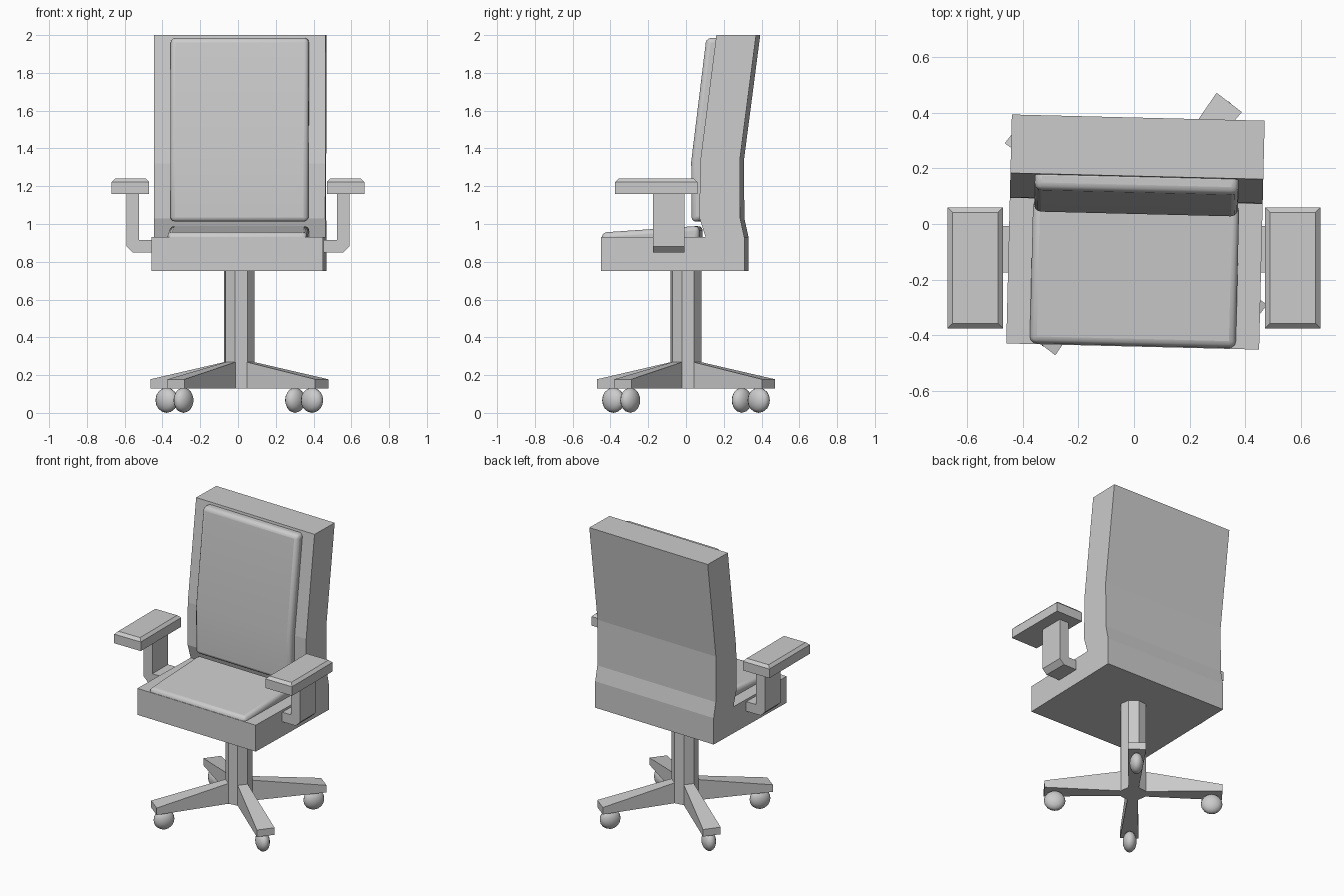
import bpy, bmesh, math
from mathutils import Matrix, Vector

if "Cube" in bpy.data.objects:
    bpy.data.objects.remove(bpy.data.objects["Cube"])


def prism(name, pts, axis, lo, hi, bevel=0.0, segs=1):
    """Extrude a profile: axis 'x' takes (y, z) points, axis 'y' takes (x, z), 'z' takes (x, y)."""
    bm = bmesh.new()
    place = {'x': lambda a, b: (lo, a, b), 'y': lambda a, b: (a, lo, b), 'z': lambda a, b: (a, b, lo)}[axis]
    face = bm.faces.new([bm.verts.new(place(a, b)) for a, b in pts])
    move = Vector([hi - lo if c == axis else 0 for c in 'xyz'])
    ext = bmesh.ops.extrude_face_region(bm, geom=[face])
    bmesh.ops.translate(bm, vec=move, verts=[g for g in ext['geom'] if isinstance(g, bmesh.types.BMVert)])
    bmesh.ops.recalc_face_normals(bm, faces=bm.faces)
    me = bpy.data.meshes.new(name)
    bm.to_mesh(me)
    bm.free()
    ob = bpy.data.objects.new(name, me)
    bpy.context.collection.objects.link(ob)
    if bevel:
        mod = ob.modifiers.new("bevel", 'BEVEL')
        mod.width, mod.segments = bevel, segs
        mod.limit_method, mod.angle_limit = 'ANGLE', math.radians(40)
    return ob


def smooth(ob, angle=35):
    bpy.ops.object.select_all(action='DESELECT')
    ob.select_set(True)
    bpy.context.view_layer.objects.active = ob
    bpy.ops.object.shade_smooth_by_angle(angle=math.radians(angle))


# Seat and back shell, one side profile; the upper chair is turned slightly on its column
turn = Matrix.Translation((0.006, 0, 0)) @ Matrix.Rotation(math.radians(-1.4), 4, 'Z')
shell = prism("seat_shell", [(-0.44, 0.75), (0.32, 0.75), (0.32, 0.93), (0.298, 1.03), (0.296, 1.34),
                             (0.382, 2.0), (0.172, 2.0), (0.085, 1.32), (0.083, 1.03), (0.115, 0.93),
                             (-0.44, 0.93)], 'x', -0.454, 0.454)

# Cushions, sunk a little into the shell
back = prism("back_cushion", [(0.038, 1.01), (0.11, 1.02), (0.11, 1.32), (0.19, 1.985), (0.116, 1.985),
                              (0.036, 1.33)], 'x', -0.366, 0.366, 0.025, 3)
seat = prism("seat_cushion", [(-0.437, 0.90), (0.08, 0.90), (0.08, 0.99), (-0.437, 0.955)],
             'x', -0.37, 0.37, 0.025, 3)
for ob in (shell, back, seat):
    ob.matrix_world = turn
smooth(back)
smooth(seat)

# Armrests: bent bracket with a chamfered pad
for side, s in (("left", -1), ("right", 1)):
    prism(side + "_arm_bracket", [(s * x, z) for x, z in
          [(0.44, 0.85), (0.558, 0.85), (0.59, 0.882), (0.59, 1.17), (0.523, 1.17), (0.523, 0.915), (0.44, 0.915)]],
          'y', -0.175, -0.008)
    pad = prism(side + "_arm_pad", [(s * x, y) for x, y in
                [(0.47, -0.375), (0.67, -0.375), (0.67, 0.06), (0.47, 0.06)]], 'z', 1.16, 1.24)
    top = [v for v in pad.data.vertices if v.co.z > 1.2]
    low = [v for v in pad.data.vertices if v.co.z < 1.2]
    # chamfer: inset the upper rim above a straight-sided slab
    bm = bmesh.new()
    bm.from_mesh(pad.data)
    rim = [e for e in bm.edges if all(v.co.z > 1.2 for v in e.verts)]
    bmesh.ops.bevel(bm, geom=rim, offset=0.018, segments=1, affect='EDGES', profile=0.5)
    bm.to_mesh(pad.data)
    bm.free()

# Octagonal column
LEG = math.radians(52.5)
CX = 0.007
R = 0.084
prism("column", [(CX + R * math.cos(LEG + math.radians(22.5 + 45 * i)),
                  R * math.sin(LEG + math.radians(22.5 + 45 * i))) for i in range(8)], 'z', 0.13, 0.78)

# Four legs, tapering down and widening outwards, each with a caster
for i in range(4):
    xf = Matrix.Translation((CX, 0, 0)) @ Matrix.Rotation(LEG + i * math.pi / 2, 4, 'Z')
    leg = prism("base_leg_%d" % (i + 1), [(0.07, 0.13), (0.55, 0.13), (0.55, 0.178), (0.07, 0.27)],
                'y', -1, 1)
    for v in leg.data.vertices:
        v.co.y *= 0.032 if v.co.x < 0.3 else 0.057
    leg.matrix_world = xf
    # lens-shaped wheel with its axle across the leg
    bm = bmesh.new()
    bmesh.ops.create_uvsphere(bm, u_segments=16, v_segments=8, radius=0.067)
    me = bpy.data.meshes.new("caster")
    bm.to_mesh(me)
    bm.free()
    wheel = bpy.data.objects.new("caster_%d" % (i + 1), me)
    bpy.context.collection.objects.link(wheel)
    me.transform(Matrix.Diagonal((1, 0.64, 1, 1)) @ Matrix.Rotation(math.pi / 2, 4, 'X'))
    wheel.matrix_world = xf @ Matrix.Translation((0.485, 0, 0.067))
    smooth(wheel)
